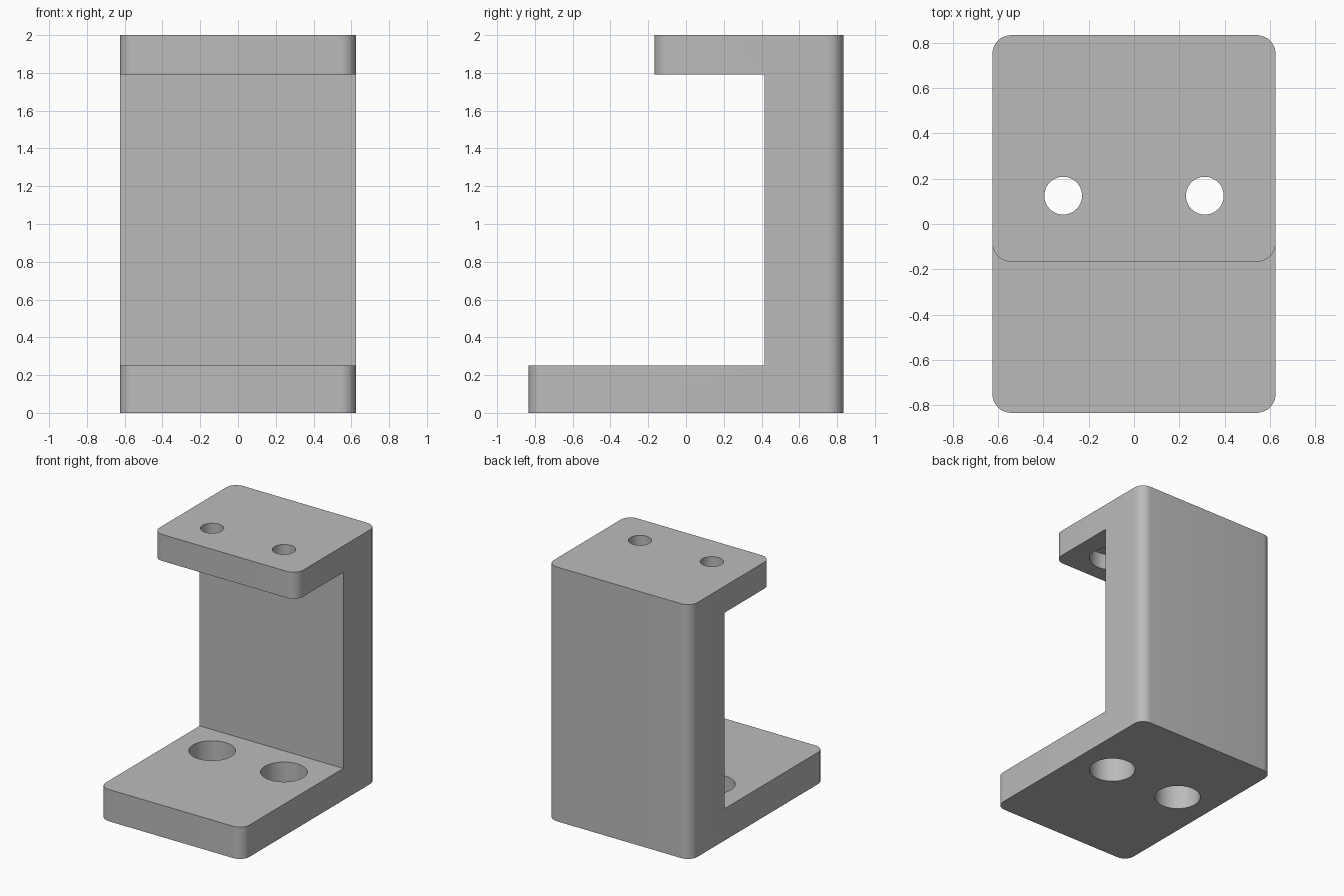
import bpy, bmesh
from math import radians
from mathutils import Matrix

cube = bpy.data.objects.get("Cube")
if cube:
    bpy.data.objects.remove(cube, do_unlink=True)

MM = 2 / 48            # the bracket is 48 units tall
HALF_W, HALF_D, HEIGHT = 15 * MM, 20 * MM, 48 * MM
BASE_TOP, FLANGE_BOTTOM = 6 * MM, 43 * MM
WALL_FRONT, FLANGE_FRONT = 10 * MM, -4 * MM
CORNER = 2 * MM
HOLE_X, HOLE_Y = 7.5 * MM, 3 * MM

grey = bpy.data.materials.new("grey")
grey.use_nodes = True
colour = (0.5, 0.5, 0.5, 1)
grey.diffuse_color = colour
grey.node_tree.nodes["Principled BSDF"].inputs["Base Color"].default_value = colour


def add_object(name, bm):
    mesh = bpy.data.meshes.new(name)
    bmesh.ops.recalc_face_normals(bm, faces=bm.faces)
    bm.to_mesh(mesh)
    bm.free()
    mesh.materials.append(grey)
    obj = bpy.data.objects.new(name, mesh)
    bpy.context.collection.objects.link(obj)
    return obj


def cut_hole(target, x, radius, z0, z1):
    bm = bmesh.new()
    bmesh.ops.create_cone(bm, cap_ends=True, segments=64, radius1=radius, radius2=radius,
                          depth=z1 - z0, matrix=Matrix.Translation((x, HOLE_Y, (z0 + z1) / 2)))
    cutter = add_object("hole_cutter", bm)
    cutter.hide_render = True
    mod = target.modifiers.new("hole", "BOOLEAN")
    mod.operation, mod.solver, mod.object = "DIFFERENCE", "EXACT", cutter
    bpy.context.view_layer.objects.active = target
    bpy.ops.object.modifier_apply(modifier=mod.name)
    bpy.data.objects.remove(cutter, do_unlink=True)


# C-shaped side profile extruded across the width
profile = [(-HALF_D, 0), (HALF_D, 0), (HALF_D, HEIGHT), (FLANGE_FRONT, HEIGHT),
           (FLANGE_FRONT, FLANGE_BOTTOM), (WALL_FRONT, FLANGE_BOTTOM),
           (WALL_FRONT, BASE_TOP), (-HALF_D, BASE_TOP)]
bm = bmesh.new()
side = bm.faces.new([bm.verts.new((-HALF_W, y, z)) for y, z in profile])
moved = bmesh.ops.extrude_face_region(bm, geom=[side])["geom"]
bmesh.ops.translate(bm, vec=(2 * HALF_W, 0, 0),
                    verts=[v for v in moved if isinstance(v, bmesh.types.BMVert)])


# Round the upright corners, leaving the inner wall sharp
def is_corner(edge):
    a, b = (v.co for v in edge.verts)
    return abs(a.z - b.z) > 0.1 and abs(a.y - WALL_FRONT) > 0.01


bmesh.ops.bevel(bm, geom=[e for e in bm.edges if is_corner(e)], offset=CORNER,
                segments=10, profile=0.5, affect="EDGES")
bracket = add_object("bracket", bm)

# Wide base holes, narrow flange holes, and counterbores under the flange
for x in (-HOLE_X, HOLE_X):
    cut_hole(bracket, x, 4 * MM, -0.1, BASE_TOP + 0.1)
    cut_hole(bracket, x, 2 * MM, FLANGE_BOTTOM - 0.1, HEIGHT + 0.1)
    cut_hole(bracket, x, 4 * MM, FLANGE_BOTTOM - 0.1, FLANGE_BOTTOM + 3 * MM)

bpy.ops.object.select_all(action="DESELECT")
bracket.select_set(True)
bpy.context.view_layer.objects.active = bracket
bpy.ops.object.shade_smooth_by_angle(angle=radians(30))
